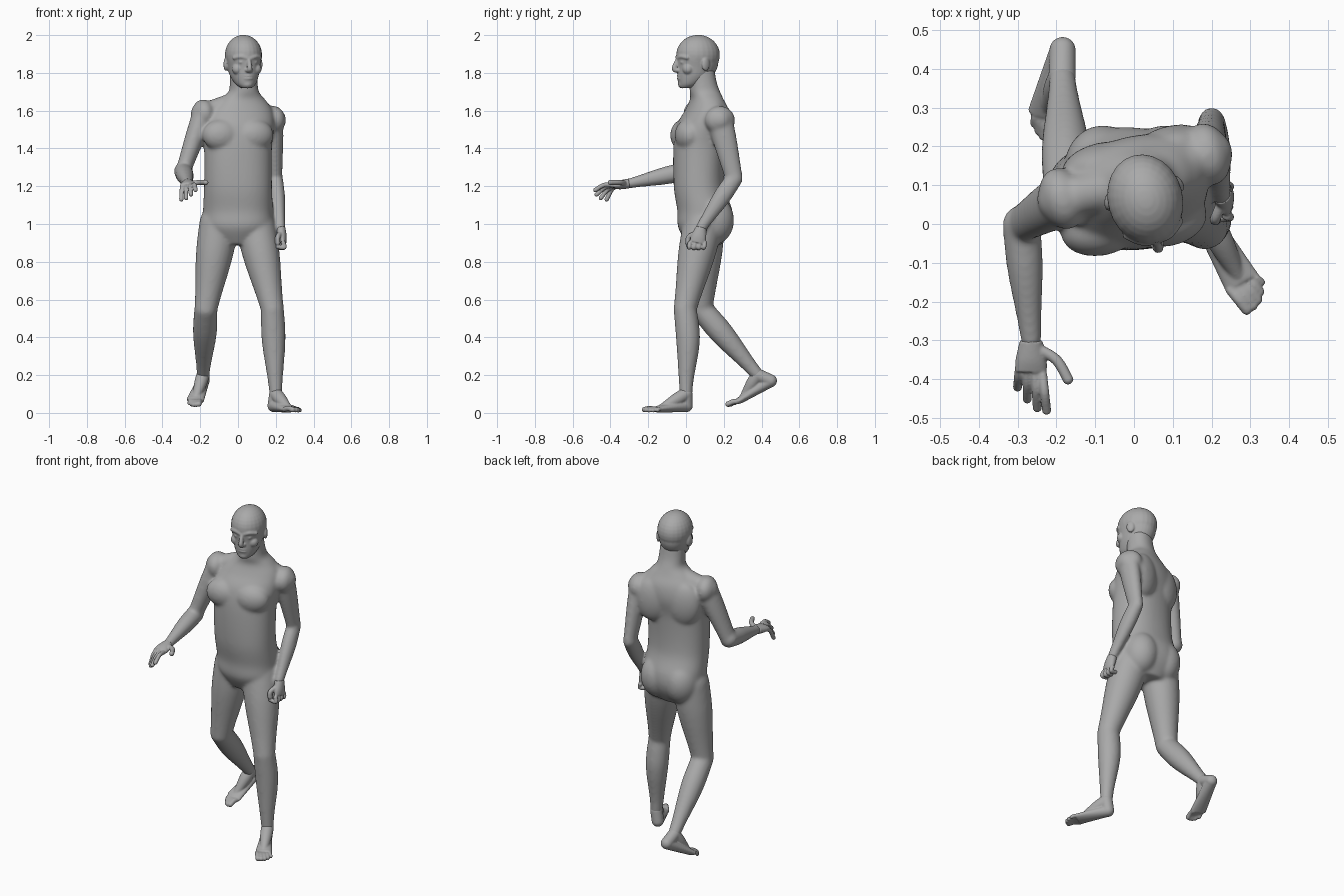
import bpy, bmesh, math
from mathutils import Vector, Matrix

if "Cube" in bpy.data.objects:
    bpy.data.objects.remove(bpy.data.objects["Cube"])

GREY = (0.4, 0.4, 0.4, 1)
skin = bpy.data.materials.new("grey_skin")
skin.use_nodes = True
skin.diffuse_color = GREY
skin.node_tree.nodes["Principled BSDF"].inputs["Base Color"].default_value = GREY


def mix(start, end, f):
    return Vector(start).lerp(Vector(end), f)


def spline(rows, steps=6):
    """Smooth curve through rows of any length."""
    result = []
    last = len(rows) - 1
    for i in range(last):
        before, start, end, after = rows[max(0, i - 1)], rows[i], rows[i + 1], rows[min(last, i + 2)]
        for step in range(steps):
            t = step / steps
            point = []
            for p, q, r, s in zip(before, start, end, after):
                leave, arrive = (r - p) / 2, (s - q) / 2
                cubic = leave + arrive - 2 * (r - q)
                square = r - q - leave - cubic
                point.append(q + t * (leave + t * (square + t * cubic)))
            result.append(point)
    return result + [list(rows[last])]


def loft(bm, rows, sides=24, power=1, level=False):
    """Closed tube; each row is x, y, z, half width, half depth and twist."""
    rows = spline(rows)
    rings = []
    for i, (x, y, z, width, depth, twist) in enumerate(rows):
        before, after = rows[max(i - 1, 0)], rows[min(i + 1, len(rows) - 1)]
        along = (Vector(after[:3]) - Vector(before[:3])).normalized()
        if level:
            along = Vector((0, 0, 1))
        side = Vector((math.cos(twist), math.sin(twist), 0))
        across = (side - along * side.dot(along)).normalized()
        deep = along.cross(across)
        ring = []
        for k in range(sides):
            angle = math.tau * k / sides
            c, s = (math.copysign(abs(v) ** power, v) for v in (math.cos(angle), math.sin(angle)))
            ring.append(bm.verts.new(Vector((x, y, z)) + across * c * width + deep * s * depth))
        rings.append(ring)
    for low, high in zip(rings, rings[1:]):
        for k in range(sides):
            n = (k + 1) % sides
            bm.faces.new((low[k], low[n], high[n], high[k]))
    bm.faces.new(rings[0][::-1])
    bm.faces.new(rings[-1])


def ball(bm, center, radii, yaw=0):
    place = Matrix.Translation(center) @ Matrix.Rotation(yaw, 4, 'Z') @ Matrix.Diagonal((*radii, 1))
    bmesh.ops.create_uvsphere(bm, u_segments=24, v_segments=16, radius=1, matrix=place)


def limb(bm, start, end, thick, thin, flat=1, bulge=0, push=0):
    """Tapered limb between two joints with a muscle belly near its start."""
    rows = []
    for step in range(7):
        f = step / 6
        belly = math.sin(math.pi * f ** 0.7) ** 2
        radius = thick + (thin - thick) * f + bulge * belly
        center = mix(start, end, f) + Vector((0, push * belly, 0))
        rows.append((*center, radius * flat, radius, 0))
    loft(bm, rows)
    for joint, radius in ((start, thick), (end, thin)):
        ball(bm, joint, (radius * flat, radius, radius))


def digit(bm, points, radius):
    """Finger or toe: round tube with rounded ends."""
    loft(bm, [(*p, radius, radius, 0) for p in points], sides=12)
    for p in (points[0], points[-1]):
        ball(bm, p, (radius, radius, radius))


def finish(bm, name, voxel, smooth):
    """Fuse the overlapping volumes into one smooth skin."""
    bmesh.ops.recalc_face_normals(bm, faces=bm.faces)
    mesh = bpy.data.meshes.new(name)
    bm.to_mesh(mesh)
    bm.free()
    mesh.materials.append(skin)
    part = bpy.data.objects.new(name, mesh)
    bpy.context.collection.objects.link(part)
    fuse = part.modifiers.new("fuse", 'REMESH')
    fuse.mode, fuse.voxel_size, fuse.use_smooth_shade = 'VOXEL', voxel, True
    soften = part.modifiers.new("soften", 'SMOOTH')
    soften.factor, soften.iterations = 0.5, smooth


# Joints of the stride
neck_base = (.03, .11, 1.66)
right_shoulder, right_elbow, right_wrist = (-.185, .065, 1.585), (-.29, 0, 1.28), (-.265, -.3, 1.215)
left_shoulder, left_elbow, left_wrist = (.19, .18, 1.55), (.2, .255, 1.24), (.225, .08, .98)
right_hip, right_knee, right_ankle = (-.1, .1, 1), (-.17, .08, .55), (-.185, .38, .2)
left_hip, left_knee, left_ankle = (.09, .09, 1), (.182, -.005, .55), (.2, 0, .1)

# Torso and neck: y, height, half width, half depth; shoulders twist against the hips
bm = bmesh.new()
profile = [(.1, .89, .1, .09), (.1, .98, .18, .14), (.1, 1.07, .185, .145), (.07, 1.2, .18, .135),
           (.07, 1.4, .18, .135), (.09, 1.52, .19, .135), (.11, 1.6, .17, .11),
           (.11, 1.66, .12, .085), (.1, 1.7, .08, .08), (.09, 1.75, .073, .072), (.08, 1.82, .07, .07)]
torso = []
for y, z, width, depth in profile:
    lean = .03 * min(max((z - 1.5) * 5, 0), 1)
    twist = min(max((z - 1.2) * .7, -.1), .25)
    torso.append((lean, y, z, width, depth, twist))
loft(bm, torso, sides=36, power=.9, level=True)

# Chest, shoulder blades and buttocks
for side in (-1, 1):
    ball(bm, (side * .085, side * .012, 1.47), (.105, .07, .085), .2)
    ball(bm, (side * .09, .175 + side * .022, 1.5), (.1, .055, .13), .28)
    ball(bm, (side * .08, .145, 1.02), (.1, .11, .13))

# Shoulders
for shoulder in (right_shoulder, left_shoulder):
    ball(bm, shoulder, (.058, .082, .075), .3)
    limb(bm, shoulder, neck_base, .054, .056)
    limb(bm, shoulder, (0, .1, 1.48), .065, .08)

# Arms
limb(bm, right_shoulder, right_elbow, .068, .049, flat=.82, bulge=.003)
limb(bm, right_elbow, right_wrist, .049, .027, bulge=.006)
limb(bm, left_shoulder, left_elbow, .068, .047, flat=.73, bulge=.003)
limb(bm, left_elbow, left_wrist, .045, .03, flat=.84, bulge=.008)

# Legs
for hip, knee, ankle, push in ((right_hip, right_knee, right_ankle, 0), (left_hip, left_knee, left_ankle, .014)):
    limb(bm, hip, knee, .105, .061, bulge=.009)
    limb(bm, knee, ankle, .061, .034, bulge=.012, push=push)
finish(bm, "body", .008, 16)

# Head, modelled facing forward: y, height, half width, half depth
bm = bmesh.new()
face = [(-.06, -.16, .028, .035), (-.042, -.14, .052, .06), (-.015, -.1, .073, .092),
        (0, -.05, .085, .108), (0, 0, .094, .113), (0, .04, .09, .108)]
loft(bm, [(0, *row, 0) for row in face], sides=32, level=True)
ball(bm, (0, .004, .015), (.097, .117, .106))
ball(bm, (0, -.08, -.14), (.03, .025, .022))
# Nose and lips
loft(bm, [(0, -.1, 0, .009, .013, 0), (0, -.126, -.055, .014, .014, 0), (0, -.11, -.072, .016, .01, 0)], sides=16)
for height in (-.096, -.11):
    ball(bm, (0, -.092, height), (.03, .019, .008))
# Brows, eyes, cheeks, nostrils and ears
for side in (-1, 1):
    digit(bm, [(side * .012, -.105, -.002), (side * .04, -.098, .006), (side * .07, -.074, 0)], .011)
    ball(bm, (side * .036, -.092, -.024), (.016, .012, .008))
    ball(bm, (side * .05, -.064, -.06), (.03, .03, .03))
    ball(bm, (side * .012, -.11, -.066), (.01, .012, .009))
    ball(bm, (side * .092, .022, -.035), (.012, .024, .036), side * .35)
# Turn the head towards its left
bm.transform(Matrix.Translation((.03, .06, 1.88)) @ Matrix.Rotation(.26, 4, 'Z'))
finish(bm, "head", .0045, 6)


def hand(name, wrist, knuckles, tips, bend, thumb, twist):
    """Palm, four fingers from index to little, and a thumb."""
    bm = bmesh.new()
    middle = mix(*knuckles, .5)
    loft(bm, [(*wrist, .029, .026, twist), (*mix(wrist, middle, .6), .04, .024, twist),
              (*middle, .041, .017, twist)])
    for i in range(4):
        base, tip = mix(*knuckles, i / 3), mix(*tips, i / 3)
        tip += (tip - base) * .2 * math.sin(math.pi * i / 3)
        digit(bm, (base, mix(base, tip, .5) + Vector(bend), tip), .012)
    digit(bm, thumb, .014)
    finish(bm, name, .004, 3)


# Right hand reaching, left hand curled
hand("right_hand", right_wrist, ((-.235, -.39, 1.205), (-.295, -.37, 1.2)), ((-.225, -.48, 1.18), (-.3, -.42, 1.13)),
     (0, 0, .014), ((-.25, -.32, 1.215), (-.2, -.35, 1.22), (-.17, -.4, 1.22)), 0)
hand("left_hand", left_wrist, ((.24, .02, .9), (.24, .1, .9)), ((.21, .015, .88), (.21, .09, .88)),
     (.02, 0, -.015), ((.225, .05, .95), (.21, .015, .93), (.21, .01, .9)), math.pi / 2)


def foot(name, ankle, heel, bases, tips):
    """Sole, heel and instep with five toes from big to little."""
    bm = bmesh.new()
    front = mix(*bases, .5)
    rows = []
    for step in range(6):
        f = step / 5
        rows.append((*mix(heel, front, f), .033 + .015 * f, .034 - .016 * f, 0))
    loft(bm, rows)
    limb(bm, ankle, heel, .035, .034)
    limb(bm, ankle, mix(heel, front, .9), .035, .02, bulge=.004)
    for i in range(5):
        f = i / 4
        base, tip = mix(*bases, f), mix(*tips, f)
        tip += (tip - base).normalized() * .014 * math.sin(math.pi * f)
        digit(bm, (base, mix(base, tip, .5) + Vector((0, 0, .005)), tip), .0145 - .004 * f)
    finish(bm, name, .0045, 4)


# Planted left foot turned out, trailing right foot with its heel lifted
foot("left_foot", left_ankle, (.19, .002, .038), ((.25, -.17, .02), (.305, -.13, .02)),
     ((.29, -.22, .017), (.328, -.15, .014)))
foot("right_foot", right_ankle, (-.184, .448, .17), ((-.2, .275, .06), (-.255, .29, .07)),
     ((-.207, .222, .047), (-.257, .258, .05)))
